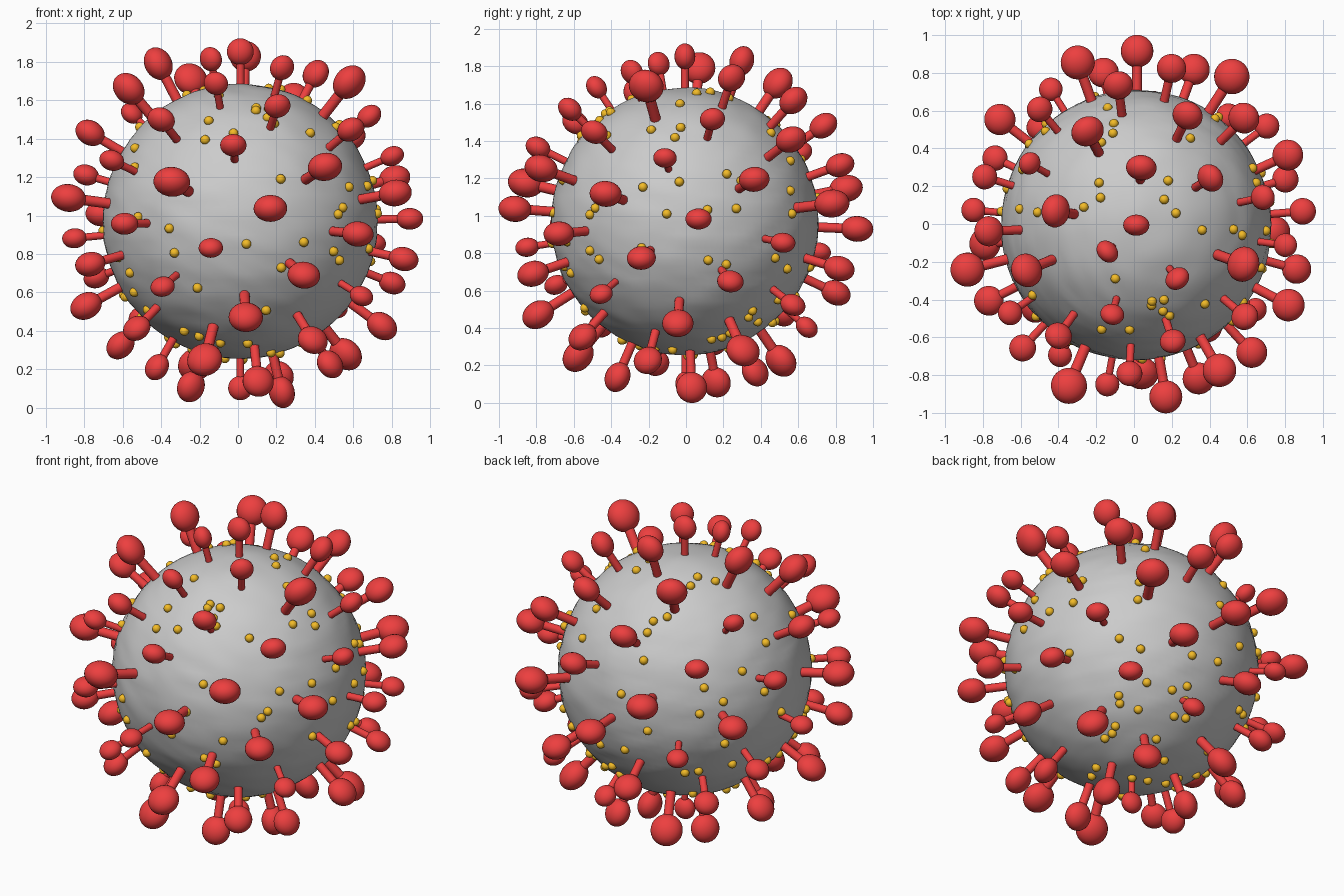
import bpy, bmesh, math, random
from mathutils import Vector, Matrix, noise

if "Cube" in bpy.data.objects:
    bpy.data.objects.remove(bpy.data.objects["Cube"])

random.seed(7)
CENTRE = Vector((0.012, -0.006, 0.97))
R = 0.715
GOLDEN = math.pi * (1 + math.sqrt(5))

# Distance of each spike head from the centre, in thousandths, top to bottom
REACH = [882, 868, 910, 875, 927, 897, 868, 927, 942, 932,
         910, 880, 860, 877, 890, 905, 890, 907, 915, 880,
         880, 866, 873, 902, 930, 876, 912, 945, 932, 922,
         932, 940, 925, 914, 884, 886, 922, 912, 870, 875,
         868, 865, 902, 905, 915, 920, 878, 886, 868, 910,
         865, 920, 880, 930, 885, 917, 893, 868, 907, 908,
         935, 937, 935, 900, 887, 910, 912, 913, 915, 867]


def material(name, colour):
    mat = bpy.data.materials.new(name)
    mat.diffuse_color = (*colour, 1)
    mat.use_nodes = True
    mat.node_tree.nodes["Principled BSDF"].inputs["Base Color"].default_value = mat.diffuse_color
    return mat


def finish(bm, name, mat=None, sharp=40):
    mesh = bpy.data.meshes.new(name)
    bm.to_mesh(mesh)
    bm.free()
    obj = bpy.data.objects.new(name, mesh)
    bpy.context.collection.objects.link(obj)
    if mat:
        mesh.materials.append(mat)
    bpy.ops.object.select_all(action='DESELECT')
    obj.select_set(True)
    bpy.context.view_layer.objects.active = obj
    bpy.ops.object.shade_smooth_by_angle(angle=math.radians(sharp))
    return obj


def facing(direction):
    return direction.to_track_quat('Z', 'Y').to_matrix().to_4x4()


red = material("spike_red", (0.85, 0.05, 0.05))
orange = material("bump_orange", (0.9, 0.5, 0.02))

# Body: sphere with shallow, irregular ripples
bm = bmesh.new()
bmesh.ops.create_uvsphere(bm, u_segments=96, v_segments=64, radius=1)
for v in bm.verts:
    n = v.co.normalized()
    ripple = noise.noise(Vector((n.x * 4, n.y * 4, n.z * 11 + n.x * 3)))
    v.co = CENTRE + n * (R + 0.006 * ripple)
finish(bm, "body", sharp=60)

# Spikes: stems and slightly flattened heads on a golden-angle spiral
stems, heads = bmesh.new(), bmesh.new()
for i, reach in enumerate(REACH):
    d = reach / 1000
    head = (d - R) / 2.4
    z = 1 - 2 * i / (len(REACH) - 1)
    s = math.sqrt(max(0, 1 - z * z))
    direction = Vector((s * math.cos(GOLDEN * i), s * math.sin(GOLDEN * i), z))
    turn = facing(direction)
    start = R - 0.03
    bmesh.ops.create_cone(
        stems, cap_ends=True, segments=16, radius1=head * 0.3, radius2=head * 0.3,
        depth=d - start,
        matrix=Matrix.Translation(CENTRE + direction * (d + start) / 2) @ turn)
    bmesh.ops.create_uvsphere(
        heads, u_segments=24, v_segments=16, radius=head,
        matrix=Matrix.Translation(CENTRE + direction * d) @ turn
        @ Matrix.Diagonal((1, 0.8, 1, 1)))
finish(stems, "spike_stems", red)
finish(heads, "spike_heads", red, 60)

# Small bumps scattered over the surface
bm = bmesh.new()
for _ in range(110):
    z, a = random.uniform(-1, 1), random.uniform(0, math.tau)
    s = math.sqrt(1 - z * z)
    direction = Vector((s * math.cos(a), s * math.sin(a), z))
    bmesh.ops.create_uvsphere(
        bm, u_segments=16, v_segments=10, radius=0.025,
        matrix=Matrix.Translation(CENTRE + direction * (R + 0.004)) @ facing(direction))
finish(bm, "surface_bumps", orange, 60)
